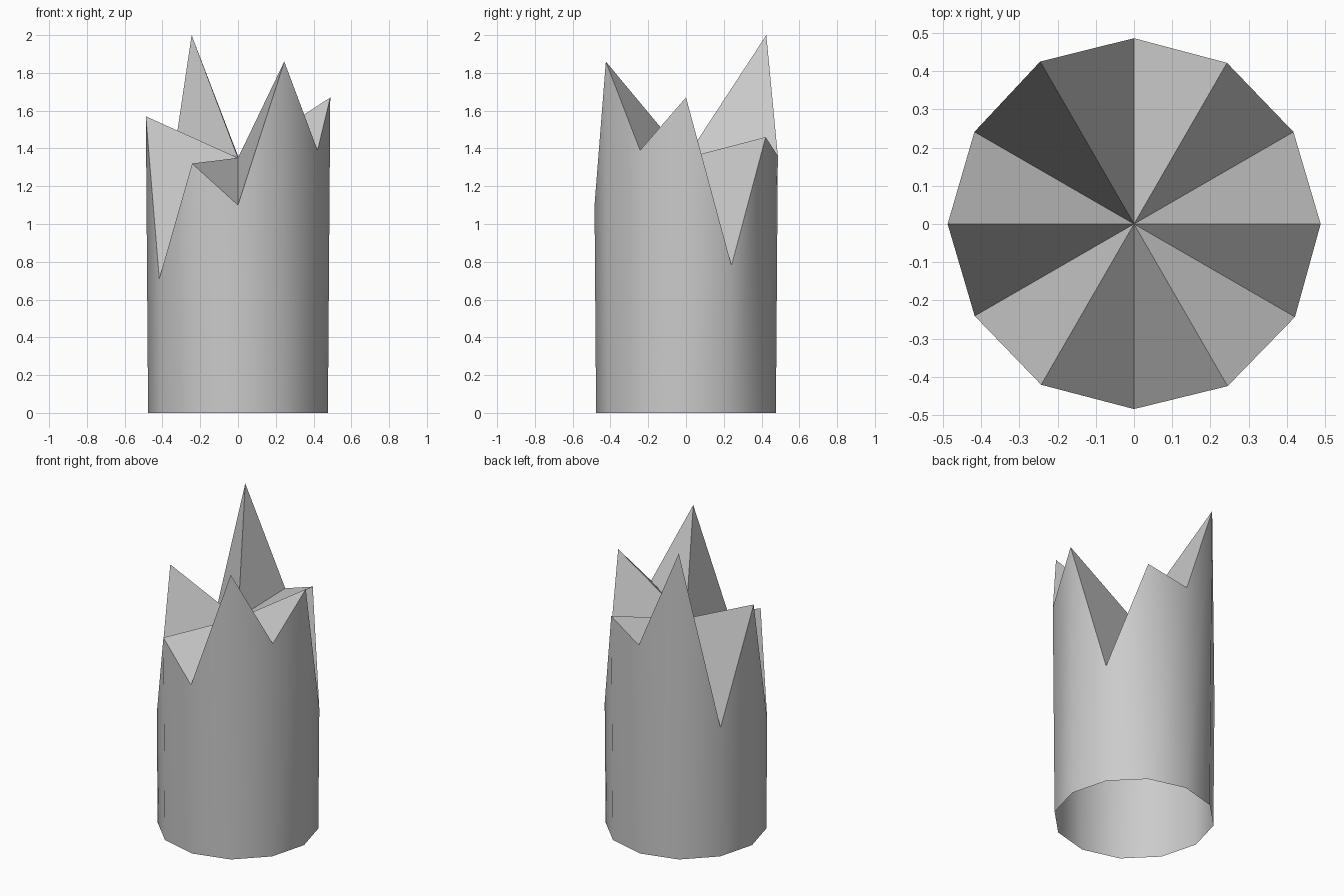
import bpy, bmesh
from math import cos, sin, pi

if "Cube" in bpy.data.objects:
    bpy.data.objects.remove(bpy.data.objects["Cube"])

# height of each point on the splintered rim, counter-clockwise from +x
RIM = [1.67, 0.78, 1.46, 1.36, 2.0, 0.84, 1.57, 0.71, 1.32, 1.10, 1.86, 1.39]
HEART_Z = 1.35
N = len(RIM)


def wall_point(i, z):
    """Point on the slightly flaring trunk wall."""
    r = 0.476 + 0.0075 * z
    a = 2 * pi * i / N
    return (r * cos(a), r * sin(a), z)


bm = bmesh.new()
base = [bm.verts.new(wall_point(i, 0)) for i in range(N)]
rim = [bm.verts.new(wall_point(i, z)) for i, z in enumerate(RIM)]
heart = bm.verts.new((0, 0, HEART_Z))

for i in range(N):
    j = (i + 1) % N
    # smooth bark wall, open at the bottom
    bm.faces.new((base[i], base[j], rim[j], rim[i])).smooth = True
    # flat broken-wood facet running to the centre
    bm.faces.new((rim[i], rim[j], heart)).smooth = False
    # crisp break between bark and broken wood
    bm.edges.get((rim[i], rim[j])).smooth = False

mesh = bpy.data.meshes.new("broken_stump")
bm.to_mesh(mesh)
bm.free()
stump = bpy.data.objects.new("broken_stump", mesh)
bpy.context.collection.objects.link(stump)
